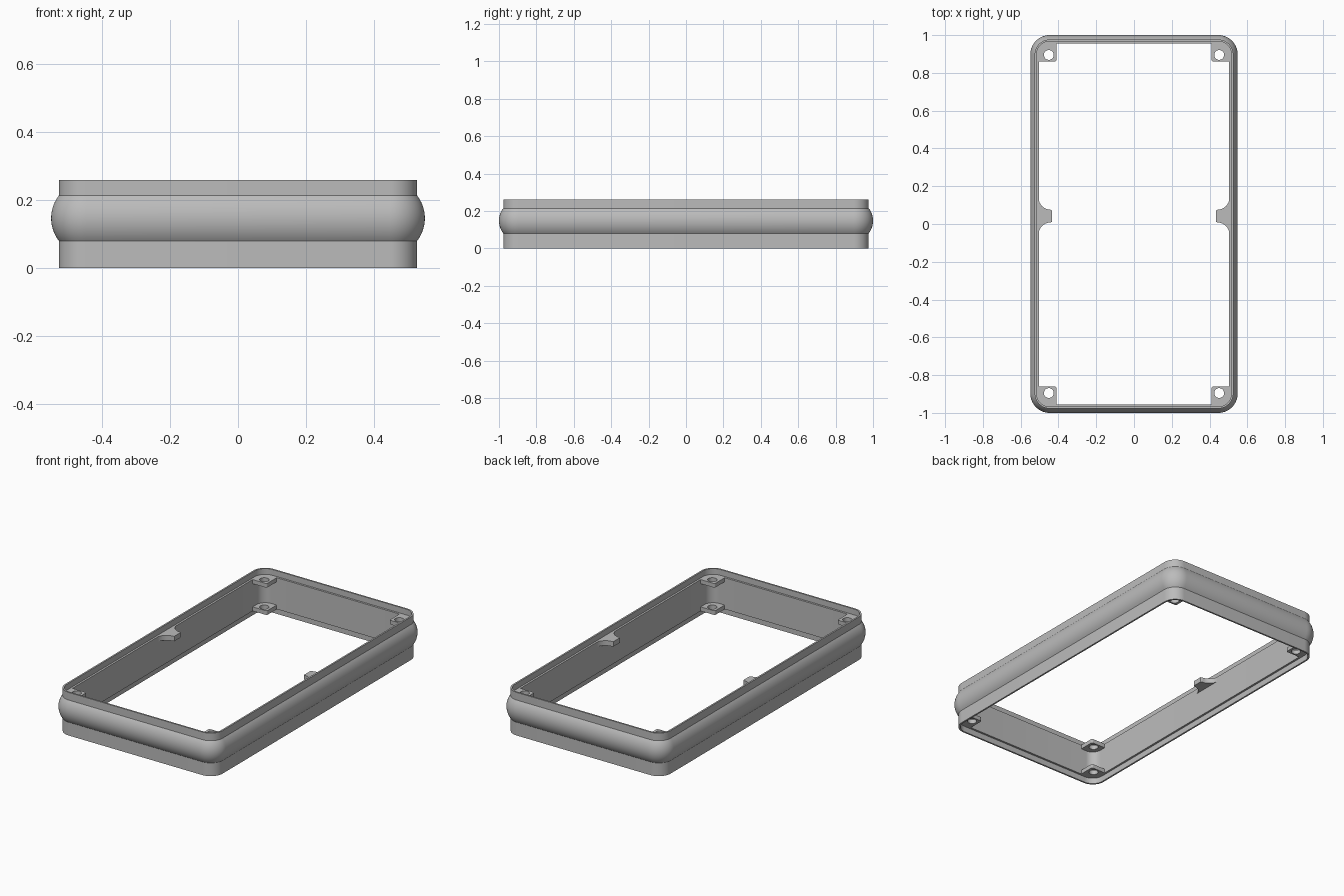
import bpy, bmesh
from math import cos, sin, pi, asin, sqrt

cube = bpy.data.objects.get("Cube")
if cube:
    bpy.data.objects.remove(cube, do_unlink=True)

grey = bpy.data.materials.new("plain grey")
grey.use_nodes = True
grey.diffuse_color = (0.5, 0.5, 0.5, 1)
grey.node_tree.nodes["Principled BSDF"].inputs["Base Color"].default_value = (0.5, 0.5, 0.5, 1)

HX, HY, R = 0.526, 0.977, 0.08      # outer wall half sizes and corner radius
HEIGHT, LEDGE = 0.26, 0.035         # overall height and depth of the end recesses
LIP, WALL = 0.01, 0.022             # lip and wall thickness


def finish(name, bm):
    bmesh.ops.recalc_face_normals(bm, faces=bm.faces)
    mesh = bpy.data.meshes.new(name)
    bm.to_mesh(mesh)
    bm.free()
    mesh.materials.append(grey)
    obj = bpy.data.objects.new(name, mesh)
    bpy.context.collection.objects.link(obj)
    bpy.ops.object.select_all(action='DESELECT')
    bpy.context.view_layer.objects.active = obj
    obj.select_set(True)
    bpy.ops.object.shade_smooth_by_angle(angle=pi / 7)
    return obj


def arc(cx, cy, r, start, end, steps):
    angles = [start + (end - start) * i / steps for i in range(steps + 1)]
    return [(cx + r * cos(a), cy + r * sin(a)) for a in angles]


def rounded_rect(hx, hy, r, steps=14):
    pts = []
    for k, (sx, sy) in enumerate([(1, 1), (-1, 1), (-1, -1), (1, -1)]):
        pts += arc(sx * (hx - r), sy * (hy - r), r, k * pi / 2, (k + 1) * pi / 2, steps)
    return pts


def plate(name, loops, z0, z1):
    """Extruded flat outline; further loops are holes."""
    bm = bmesh.new()
    edges = []
    for loop in loops:
        vs = [bm.verts.new((x, y, z0)) for x, y in loop]
        edges += [bm.edges.new((vs[i - 1], vs[i])) for i in range(len(vs))]
    bmesh.ops.triangle_fill(bm, edges=edges, use_beauty=True)
    ext = bmesh.ops.extrude_face_region(bm, geom=bm.faces[:], use_keep_orig=True)
    for v in ext["geom"]:
        if isinstance(v, bmesh.types.BMVert):
            v.co.z = z1
    return finish(name, bm)


# Frame wall: (offset, z) section with a bulged outer band, swept round the outline
z_low, z_high, sag = 0.08, 0.214, 0.023
half = (z_high - z_low) / 2
rad = (half ** 2 + sag ** 2) / (2 * sag)
spread = asin(half / rad)
band = arc(sag - rad, (z_low + z_high) / 2, rad, -spread, spread, 18)
section = [(-LIP, 0), (0, 0)] + band + [
    (0, HEIGHT), (-LIP, HEIGHT), (-LIP, HEIGHT - LEDGE), (-WALL, HEIGHT - LEDGE),
    (-WALL, LEDGE), (-LIP, LEDGE)]
bm = bmesh.new()
rings = [[bm.verts.new((x, y, z)) for x, y in rounded_rect(HX + o, HY + o, R + o)]
         for o, z in section]
for i, ring in enumerate(rings):
    prev = rings[i - 1]
    for j in range(len(ring)):
        bm.faces.new((prev[j - 1], prev[j], ring[j], ring[j - 1]))
finish("frame_wall", bm)

# Screw tabs: two levels in each corner
levels = {"lower": (LEDGE, 0.06), "upper": (0.2, HEIGHT - LEDGE)}
outline = ([(0.41, 0.958)] + arc(0.42, 0.87, 0.01, pi, 1.5 * pi, 5)
           + [(0.508, 0.86)] + arc(0.448, 0.898, 0.06, 0, pi / 2, 8))
hole = arc(0.451, 0.895, 0.026, 0, 2 * pi, 32)[:-1]
for level, (z0, z1) in levels.items():
    for sx, side in ((1, "left"), (-1, "right")):
        for sy, end in ((1, "back"), (-1, "front")):
            loops = [[(sx * x, sy * y) for x, y in loop] for loop in (outline, hole)]
            plate(f"{level}_tab_{end}_{side}", loops, z0, z1)

# Side clips: small flared tongues on the long walls
mid, flare, tip = 0.042, 0.063, 0.034
upper = arc(0.442, mid + tip + flare, flare, 0, -pi / 2, 10) + [(0.434, mid + tip - 0.004)]
lower = [(x, 2 * mid - y) for x, y in reversed(upper)]
clip = [(0.512, upper[0][1])] + upper + lower + [(0.512, lower[-1][1])]
for sx, side in ((1, "left"), (-1, "right")):
    plate(f"side_clip_{side}", [[(sx * x, y) for x, y in clip]], 0.195, HEIGHT - LEDGE)
